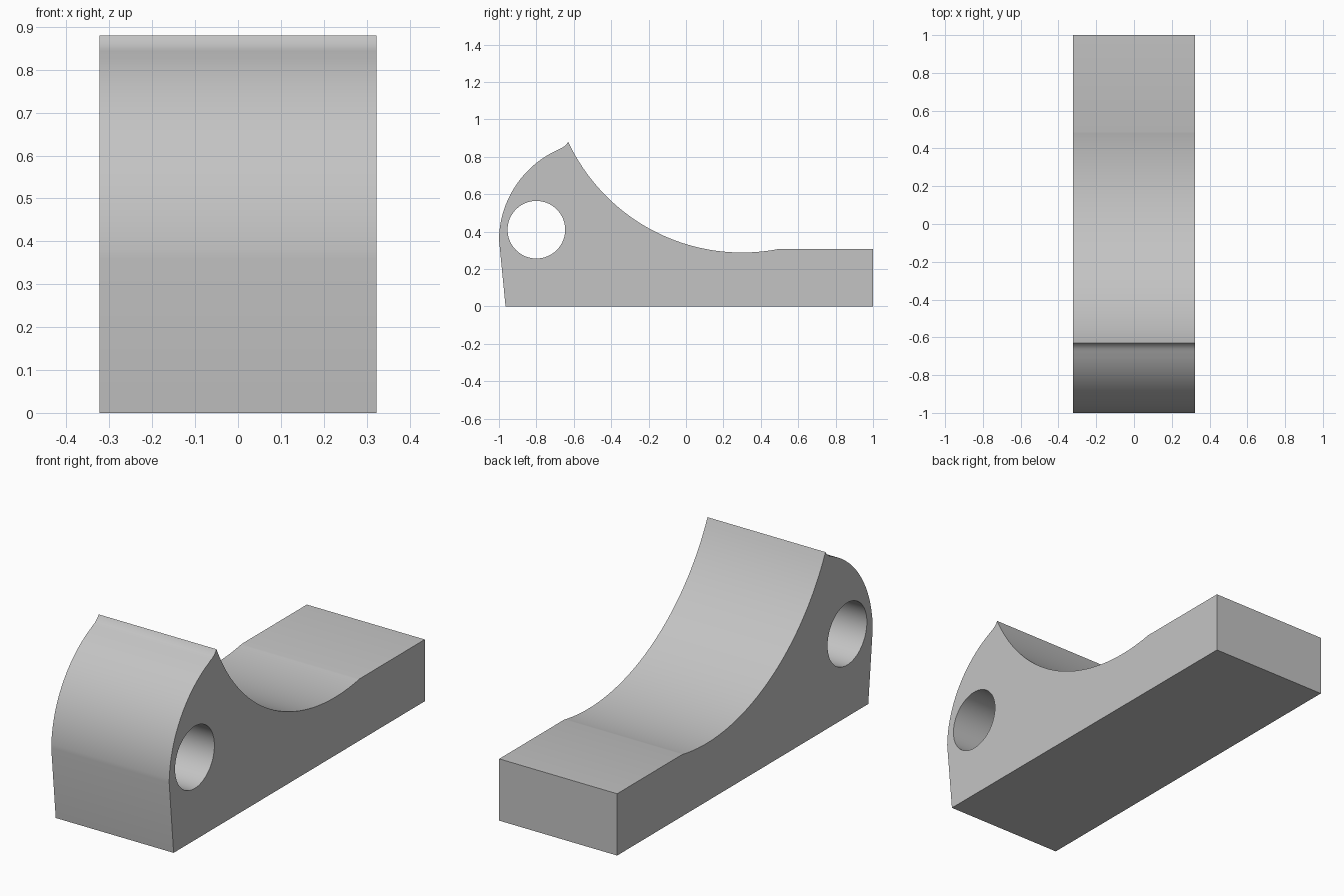
import bpy
import bmesh
from math import cos, sin, atan2, pi
from mathutils import Vector

cube = bpy.data.objects.get("Cube")
if cube:
    bpy.data.objects.remove(cube, do_unlink=True)

HALF_WIDTH = 0.323

grey = bpy.data.materials.new("plain grey")
grey.use_nodes = True
colour = (0.55, 0.55, 0.55, 1)
grey.diffuse_color = colour
grey.node_tree.nodes["Principled BSDF"].inputs["Base Color"].default_value = colour


def arc(centre, radius, start, end, steps):
    """Points on a circle, from the angle towards start to that towards end."""
    a, b = [atan2(p[1] - centre[1], p[0] - centre[0]) % (2 * pi) for p in (start, end)]
    angles = [a + (b - a) * i / steps for i in range(steps + 1)]
    return [(centre[0] + radius * cos(t), centre[1] + radius * sin(t)) for t in angles]


def extrude_profile(name, points, half_width):
    """Solid from a (y, z) outline, extruded across x."""
    bm = bmesh.new()
    face = bm.faces.new([bm.verts.new((-half_width, y, z)) for y, z in points])
    result = bmesh.ops.extrude_face_region(bm, geom=[face])
    verts = [v for v in result["geom"] if isinstance(v, bmesh.types.BMVert)]
    bmesh.ops.translate(bm, verts=verts, vec=Vector((2 * half_width, 0, 0)))
    bmesh.ops.recalc_face_normals(bm, faces=bm.faces)
    mesh = bpy.data.meshes.new(name)
    bm.to_mesh(mesh)
    bm.free()
    mesh.materials.append(grey)
    obj = bpy.data.objects.new(name, mesh)
    bpy.context.collection.objects.link(obj)
    return obj


# Outline: flat base, tail, scooped back, pointed lip, rounded nose
base = [(-0.965, 0), (1, 0), (1, 0.306), (0.49, 0.306)]
scoop = arc((0.3, 1.314), 1.026, (0.48, 0.304), (-0.628, 0.881), 48)
lip = [(-0.637, 0.869), (-0.648, 0.858), (-0.66, 0.849), (-0.674, 0.843)]
nose = arc((-0.466, 0.35), 0.534, (-0.69, 0.835), (-1, 0.36), 32)
block = extrude_profile("scooped_block", base + scoop + lip + nose, HALF_WIDTH)

# Round cross hole through the nose
circle = [(-0.8 + 0.154 * cos(i * pi / 32), 0.41 + 0.154 * sin(i * pi / 32)) for i in range(64)]
cutter = extrude_profile("hole_cutter", circle, HALF_WIDTH + 0.1)
cut = block.modifiers.new("cross hole", "BOOLEAN")
cut.operation = "DIFFERENCE"
cut.solver = "EXACT"
cut.object = cutter

for obj in bpy.context.selected_objects:
    obj.select_set(False)
bpy.context.view_layer.objects.active = block
block.select_set(True)
bpy.ops.object.modifier_apply(modifier=cut.name)
bpy.data.objects.remove(cutter, do_unlink=True)
bpy.ops.object.shade_smooth_by_angle(angle=pi / 6)
